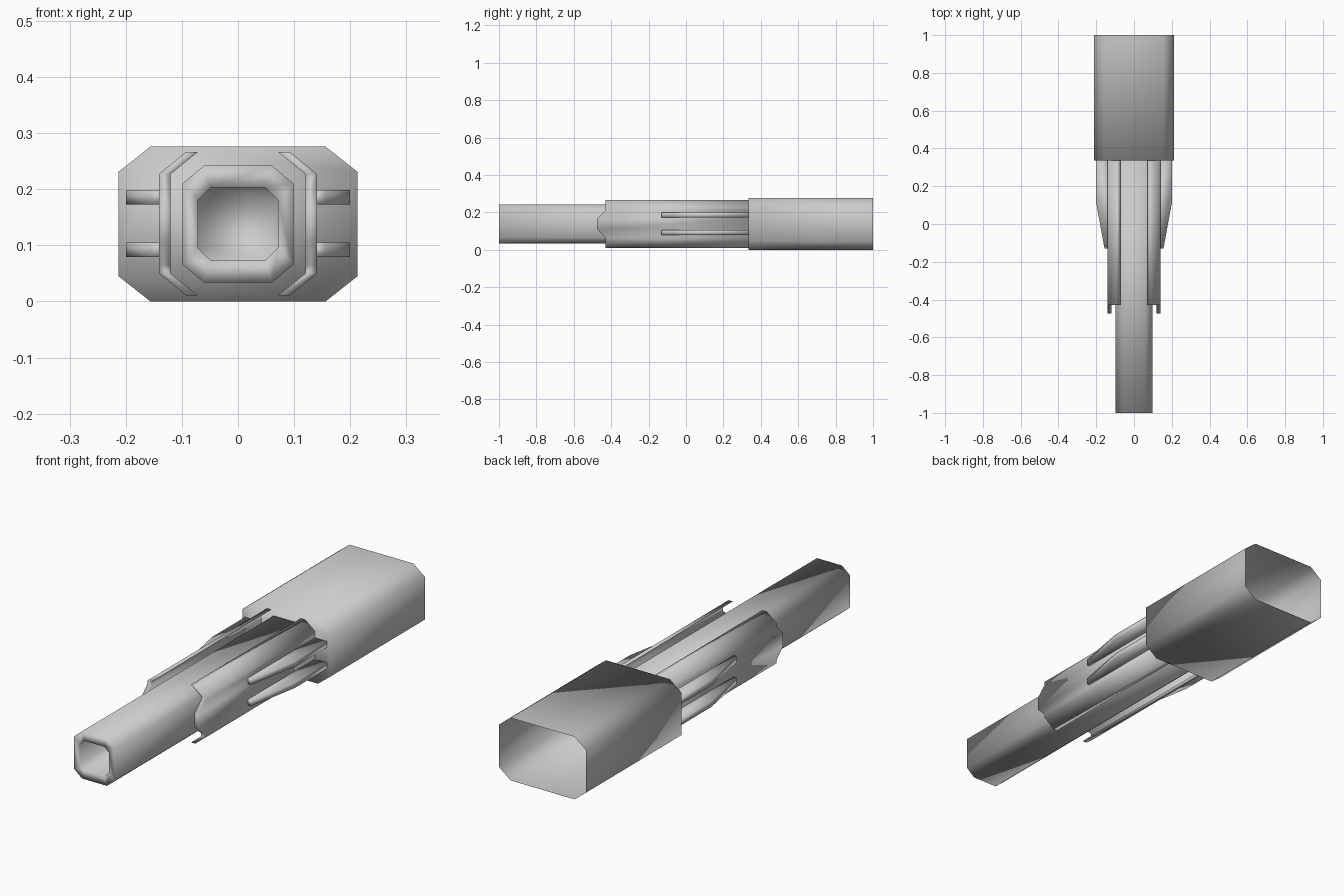
import bpy, bmesh
from mathutils import Vector

if "Cube" in bpy.data.objects:
    bpy.data.objects.remove(bpy.data.objects["Cube"])

MID_Z = 0.138


def finish(name, bm, mirror=False, recalc=True):
    if recalc:
        bmesh.ops.recalc_face_normals(bm, faces=bm.faces)
    me = bpy.data.meshes.new(name)
    bm.to_mesh(me)
    bm.free()
    for p in me.polygons:
        p.use_smooth = True
    ob = bpy.data.objects.new(name, me)
    bpy.context.collection.objects.link(ob)
    if mirror:
        ob.modifiers.new("Mirror", 'MIRROR').use_axis[0] = True
    return ob


def ring(bm, y, hx, hz, fx, fz):
    """Chamfered rectangle across the long axis: half sizes and flat half lengths."""
    pts = [(fx, hz), (hx, fz), (hx, -fz), (fx, -hz),
           (-fx, -hz), (-hx, -fz), (-hx, fz), (-fx, hz)]
    return [bm.verts.new((x, y, MID_Z + z)) for x, z in pts]


def tube(name, sections, cap_start=True, cap_end=True):
    """Bridge a row of chamfered rings into one skin."""
    bm = bmesh.new()
    rings = [ring(bm, *s) for s in sections]
    for a, b in zip(rings, rings[1:]):
        for i in range(8):
            j = (i + 1) % 8
            bm.faces.new((a[i], b[i], b[j], a[j]))
    if cap_start:
        bm.faces.new(rings[0])
    if cap_end:
        bm.faces.new(rings[-1][::-1])
    return finish(name, bm, recalc=False)


def thicken(bm, offset):
    """Extrude the flat or bent sheet by an offset, keeping the first side."""
    sheet = bm.faces[:]
    geo = bmesh.ops.extrude_face_region(bm, geom=sheet, use_keep_orig=True)["geom"]
    bmesh.ops.translate(bm, vec=Vector(offset),
                        verts=[g for g in geo if isinstance(g, bmesh.types.BMVert)])


# Rear housing, closed in front and open at the back
tube("rear_housing", [(0.335, 0.213, 0.138, 0.156, 0.093),
                      (1.0, 0.213, 0.138, 0.156, 0.093)], cap_end=False)

# Barrel with a hollow muzzle: bore floor, bore wall, front rim, outer wall
tube("barrel", [(-0.70, 0.071, 0.065, 0.049, 0.043),
                (-1.0, 0.071, 0.065, 0.049, 0.043),
                (-1.0, 0.099, 0.104, 0.061, 0.072),
                (0.34, 0.099, 0.104, 0.061, 0.072)])

# Bent side shrouds with a front tongue: x, z, front y
shroud = [(0.093, 0.011, -0.43), (0.141, 0.050, -0.43), (0.141, 0.064, -0.43),
          (0.141, 0.108, -0.475), (0.141, 0.168, -0.475),
          (0.141, 0.212, -0.43), (0.141, 0.227, -0.43), (0.093, 0.266, -0.43)]
bm = bmesh.new()
rows = [(bm.verts.new((x, y, z)), bm.verts.new((x, 0.338, z))) for x, z, y in shroud]
for (a, b), (c, d) in zip(rows, rows[1:]):
    bm.faces.new((a, b, d, c))
thicken(bm, (-0.021, 0, 0))
finish("side_shroud", bm, mirror=True)

# Tapered side fins, two per side
fin = [(0.13, -0.13), (0.156, -0.13), (0.2, 0.11), (0.2, 0.338), (0.13, 0.338)]
for label, z in (("lower", 0.079), ("upper", 0.173)):
    bm = bmesh.new()
    bm.faces.new([bm.verts.new((x, y, z)) for x, y in fin])
    thicken(bm, (0, 0, 0.026))
    finish(label + "_fin", bm, mirror=True)
